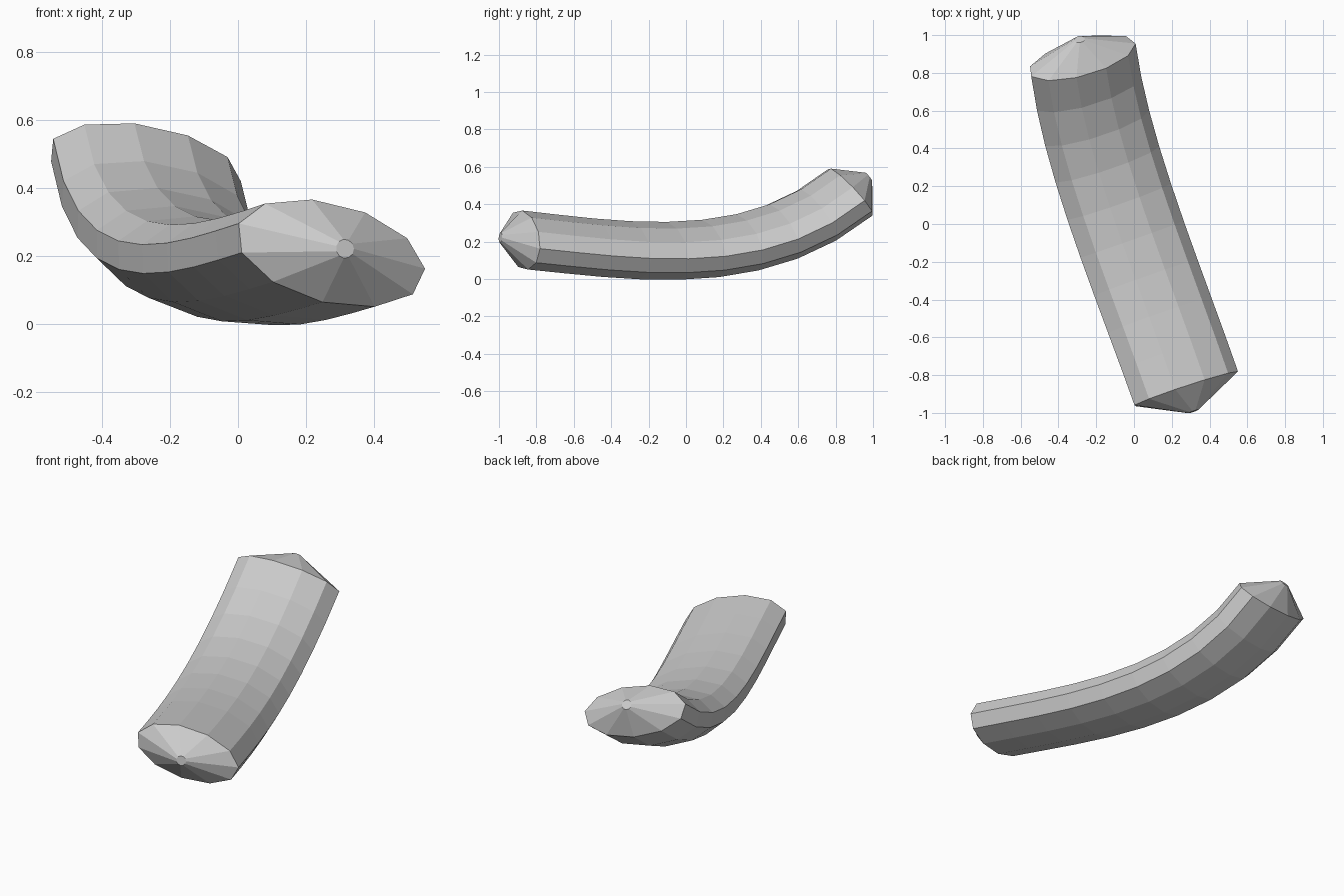
import bpy, bmesh
from math import sin, cos, tau
from mathutils import Vector as V
from mathutils.geometry import interpolate_bezier

if "Cube" in bpy.data.objects:
    bpy.data.objects.remove(bpy.data.objects["Cube"])

SIDES, RINGS, TIP, HOLE = 11, 10, 0.127, 0.028

# Bent centre line and the oval section's two half-axes at each end
p0, p3 = V((.273, -.873, .209)), V((-.275, .88, .467))
t0, t1 = V((-.33, .94, -.1)).normalized(), V((-.10, .77, .63)).normalized()
path = interpolate_bezier(p0, p0 + t0 * .6, p3 - t1 * .68, p3, RINGS)
a0, a1 = V((-.27, -.0855, .087)), V((-.27, -.10, .078))
b0, b1 = V((.063, .036, .1325)), V((.09, -.07, .10))


def across(v, t, length):
    """Part of v at right angles to t, set to a length."""
    return (v - t * v.dot(t)).normalized() * length


def ring(bm, c, a, b):
    return [bm.verts.new(c + a * cos(tau * i / SIDES) + b * sin(tau * i / SIDES))
            for i in range(SIDES)]


def make(name, bm):
    me = bpy.data.meshes.new(name)
    bm.to_mesh(me)
    bm.free()
    bpy.context.collection.objects.link(bpy.data.objects.new(name, me))


body = bmesh.new()
rings, tips = [], []
for i, c in enumerate(path):
    f = i / (RINGS - 1)
    if i == 0:
        t = t0
    elif i == RINGS - 1:
        t = t1
    else:
        t = (path[i + 1] - path[i - 1]).normalized()
    a = across(a0.lerp(a1, f), t, .297)
    b = across(b0.lerp(b1, f), t, .152)
    main = ring(body, c, a, b)
    if i in (0, RINGS - 1):
        # Small round opening at the point of each tapered end
        s = -1 if i == 0 else 1
        u = a.normalized() * HOLE
        w = t.cross(u)
        end = (c + t * TIP * s, u, w)
        tips.append((end, s))
        small = ring(body, *end)
        rings += [small, main] if i == 0 else [main, small]
    else:
        rings.append(main)
for r, q in zip(rings, rings[1:]):
    for k in range(SIDES):
        n = (k + 1) % SIDES
        body.faces.new((r[k], r[n], q[n], q[k]))
make("curved_body", body)

# Tiny discs closing the two ends, facing inwards
for (end, s), name in zip(tips, ("front_end_disc", "back_end_disc")):
    bm = bmesh.new()
    loop = ring(bm, *end)
    bm.faces.new(loop if s < 0 else loop[::-1])
    make(name, bm)
